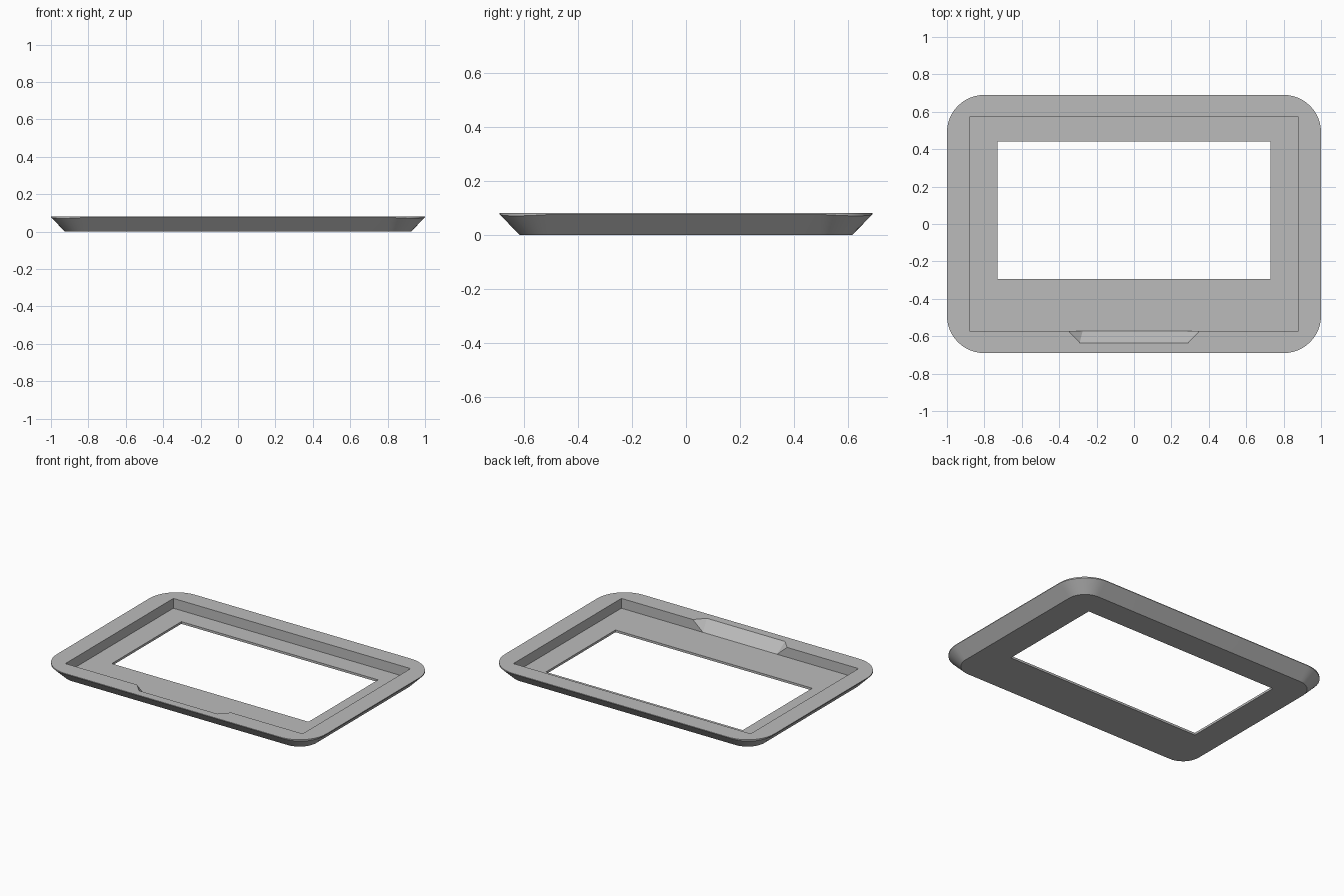
import bpy, bmesh, math

if "Cube" in bpy.data.objects:
    bpy.data.objects.remove(bpy.data.objects["Cube"], do_unlink=True)

HALF_X, HALF_Y, TOP, FLOOR = 1.0, 0.69, 0.081, 0.015
RADIUS, INSET, STEPS = 0.2, 0.075, 12
REC_X, REC_Y = 0.88, 0.572

bm = bmesh.new()


def ring(points):
    return [bm.verts.new(p) for p in points]


def rounded(inset, height, corner_drop=0.0):
    """Rounded rectangle; the edge can dip at its corners."""
    pts = []
    for q, (sx, sy) in enumerate([(1, 1), (-1, 1), (-1, -1), (1, -1)]):
        for i in range(STEPS + 1):
            t = math.pi / 2 * i / STEPS
            a = t + q * math.pi / 2
            pts.append((sx * (HALF_X - RADIUS) + (RADIUS - inset) * math.cos(a),
                        sy * (HALF_Y - RADIUS) + (RADIUS - inset) * math.sin(a),
                        height - corner_drop * math.sin(2 * t)))
    return ring(pts)


def bridge(a, b):
    for i in range(len(a)):
        j = (i + 1) % len(a)
        bm.faces.new((a[i], a[j], b[j], b[i]))


def fill_between(*loops):
    edges = []
    for loop in loops:
        for i, v in enumerate(loop):
            w = loop[(i + 1) % len(loop)]
            edges.append(bm.edges.get((v, w)) or bm.edges.new((v, w)))
    bmesh.ops.triangle_fill(bm, use_beauty=True, use_dissolve=False, edges=edges)


# Outer shell: bottom edge, sloped side, thin upright lip
base = rounded(INSET, 0)
lip = rounded(0, 0.077, 0.006)
rim = rounded(0, TOP)
bridge(base, lip)
bridge(lip, rim)

# Recess outlines, with the finger notch in the front wall
back = [(REC_X, REC_Y), (-REC_X, REC_Y), (-REC_X, -REC_Y)]
upper = ring([(x, y, TOP) for x, y in back + [
    (-0.35, -REC_Y), (-0.29, -0.635), (0.29, -0.635), (0.35, -REC_Y),
    (REC_X, -REC_Y)]])
lower = ring([(x, y, FLOOR) for x, y in back + [
    (-0.275, -REC_Y), (0.275, -REC_Y), (REC_X, -REC_Y)]])

# Recess walls, each pairing upper and lower outline points
for ups, lows in [((0, 1), (1, 0)), ((1, 2), (2, 1)), ((2, 3), (3, 2)),
                  ((3, 4), (3,)), ((4, 5), (4, 3)), ((5, 6), (4,)),
                  ((6, 7), (5, 4)), ((7, 0), (0, 5))]:
    bm.faces.new([upper[i] for i in ups] + [lower[i] for i in lows])

# Rectangular window through the floor
window = [(0.73, 0.442), (-0.73, 0.442), (-0.73, -0.295), (0.73, -0.295)]
window_top = ring([(x, y, FLOOR) for x, y in window])
window_base = ring([(x, y, 0) for x, y in window])
bridge(window_top, window_base)

# Flat rim, floor and underside
fill_between(rim, upper)
fill_between(lower, window_top)
fill_between(base, window_base)
bmesh.ops.recalc_face_normals(bm, faces=bm.faces[:])

mesh = bpy.data.meshes.new("bezel_frame")
bm.to_mesh(mesh)
bm.free()
frame = bpy.data.objects.new("bezel_frame", mesh)
bpy.context.collection.objects.link(frame)

# Plain grey finish
grey = bpy.data.materials.new("plain_grey")
grey.use_nodes = True
colour = (0.5, 0.5, 0.5, 1)
grey.diffuse_color = colour
grey.node_tree.nodes["Principled BSDF"].inputs["Base Color"].default_value = colour
mesh.materials.append(grey)

bpy.ops.object.select_all(action="DESELECT")
frame.select_set(True)
bpy.context.view_layer.objects.active = frame
bpy.ops.object.shade_smooth_by_angle(angle=math.radians(25))
